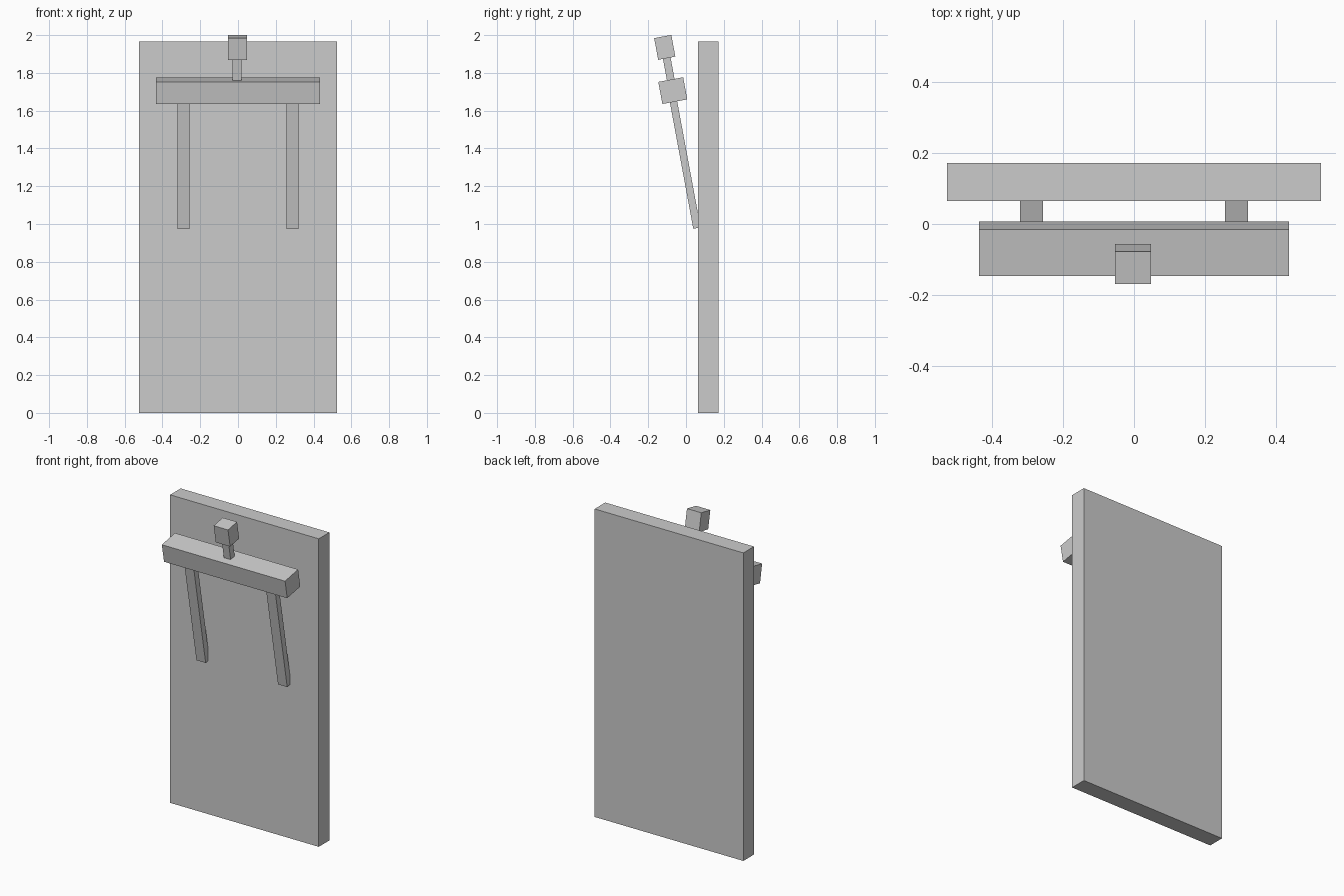
import bpy
import math
from mathutils import Vector

cube = bpy.data.objects.get("Cube")
if cube:
    bpy.data.objects.remove(cube, do_unlink=True)

# One plain grey for the whole model
grey = bpy.data.materials.new("light grey")
grey.use_nodes = True
grey.diffuse_color = (0.6, 0.6, 0.6, 1)
grey.node_tree.nodes["Principled BSDF"].inputs["Base Color"].default_value = (0.6, 0.6, 0.6, 1)

TILT = math.radians(10.5)
UP = Vector((0, -math.sin(TILT), math.cos(TILT)))
BAR_CENTRE = Vector((0, -0.07, 1.706))


def box(name, centre, size, tilt=0.0):
    bpy.ops.mesh.primitive_cube_add(size=1, location=centre, rotation=(tilt, 0, 0))
    obj = bpy.context.object
    obj.name = name
    obj.scale = size
    bpy.ops.object.transform_apply(location=False, rotation=False, scale=True)
    obj.data.materials.append(grey)
    return obj


def leaning_box(name, x, along, size, forward=0.0):
    """Box on the leaning axis, 'along' measured up from the crossbar centre."""
    centre = BAR_CENTRE + UP * along + Vector((x, -forward, 0))
    return box(name, centre, size, TILT)


# Upright back panel
box("back_panel", (0, 0.118, 0.983), (1.05, 0.107, 1.966))

# Leaning crossbar, neck and head
leaning_box("crossbar", 0, 0, (0.87, 0.134, 0.119))
leaning_box("neck", -0.005, 0.12, (0.048, 0.041, 0.14))
leaning_box("head", -0.003, 0.233, (0.101, 0.0925, 0.1165))

# Pair of legs running down from the crossbar into the panel
for side, name in ((1, "left_leg"), (-1, "right_leg")):
    leaning_box(name, side * 0.288, -0.37, (0.065, 0.039, 0.74), forward=0.007)
